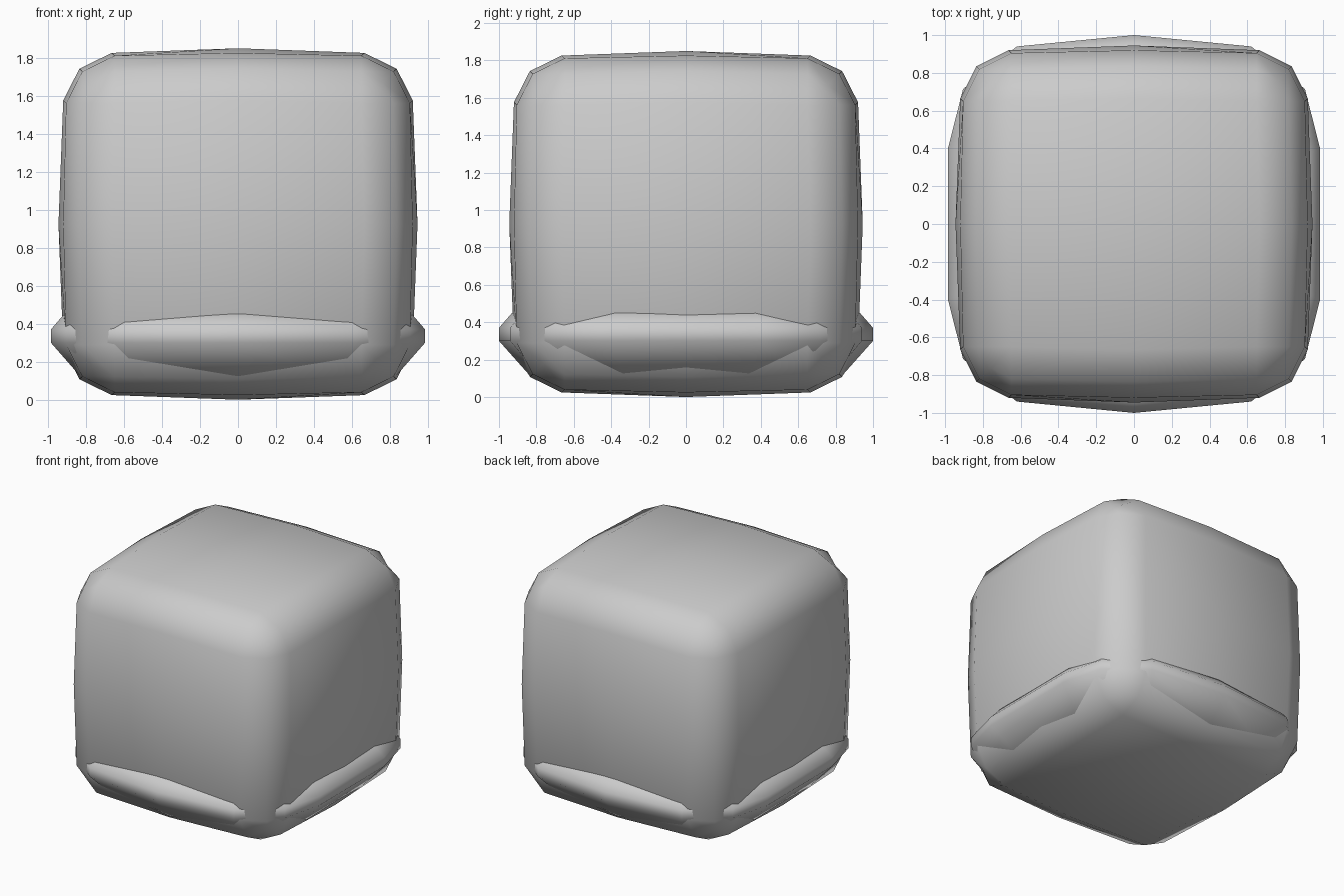
import bpy, bmesh

if "Cube" in bpy.data.objects:
    bpy.data.objects.remove(bpy.data.objects["Cube"])

grey = bpy.data.materials.new("light_grey")
grey.diffuse_color = (0.6, 0.6, 0.6, 1)
grey.use_nodes = True
grey.node_tree.nodes["Principled BSDF"].inputs["Base Color"].default_value = grey.diffuse_color


def finish(bm, name):
    bmesh.ops.recalc_face_normals(bm, faces=bm.faces)
    for f in bm.faces:
        f.smooth = True
    me = bpy.data.meshes.new(name)
    bm.to_mesh(me)
    bm.free()
    me.materials.append(grey)
    ob = bpy.data.objects.new(name, me)
    bpy.context.collection.objects.link(ob)
    return ob


# Rounded cube body: 4 x 4 grid per side, coordinates set by vertex class
CLASS = {
    (0, 0, 2): {0: 0, 2: 0.945},
    (0, 1, 2): {0: 0, 1: 0.665, 2: 0.92},
    (1, 1, 2): {1: 0.65, 2: 0.905},
    (0, 2, 2): {0: 0, 2: 0.835},
    (1, 2, 2): {1: 0.65, 2: 0.82},
    (2, 2, 2): {2: 0.76},
}
bm = bmesh.new()
bmesh.ops.create_cube(bm, size=2)
bmesh.ops.subdivide_edges(bm, edges=bm.edges[:], cuts=3, use_grid_fill=True)
for v in bm.verts:
    idx = [round(abs(c) * 2) for c in v.co]
    table = CLASS[tuple(sorted(idx))]
    v.co = [table[k] * (1 if c > 0 else -1) for k, c in zip(idx, v.co)]
    v.co.z = v.co.z * 0.925 / 0.945 + 0.925
finish(bm, "body")

# Squared ring round the base, mostly sunk into the body
quarter = [(0.985, 0.4), (0.905, 0.715), (0.62, 0.94)]
half = quarter + [(0, 1.0)] + [(-x, y) for x, y in reversed(quarter)]
path = half + [(x, -y) for x, y in reversed(half)]
section = [(0, 0.37), (0, 0.30), (-0.16, 0.12), (-0.27, 0.12),
           (-0.33, 0.30), (-0.27, 0.48), (-0.07, 0.45)]
bm = bmesh.new()
rings = [[bm.verts.new((x * (1 + d), y * (1 + d), z)) for d, z in section]
         for x, y in path]
n, m = len(rings), len(section)
for i in range(n):
    a, b = rings[i], rings[(i + 1) % n]
    for j in range(m):
        k = (j + 1) % m
        bm.faces.new((a[j], b[j], b[k], a[k]))
finish(bm, "base_ring")
